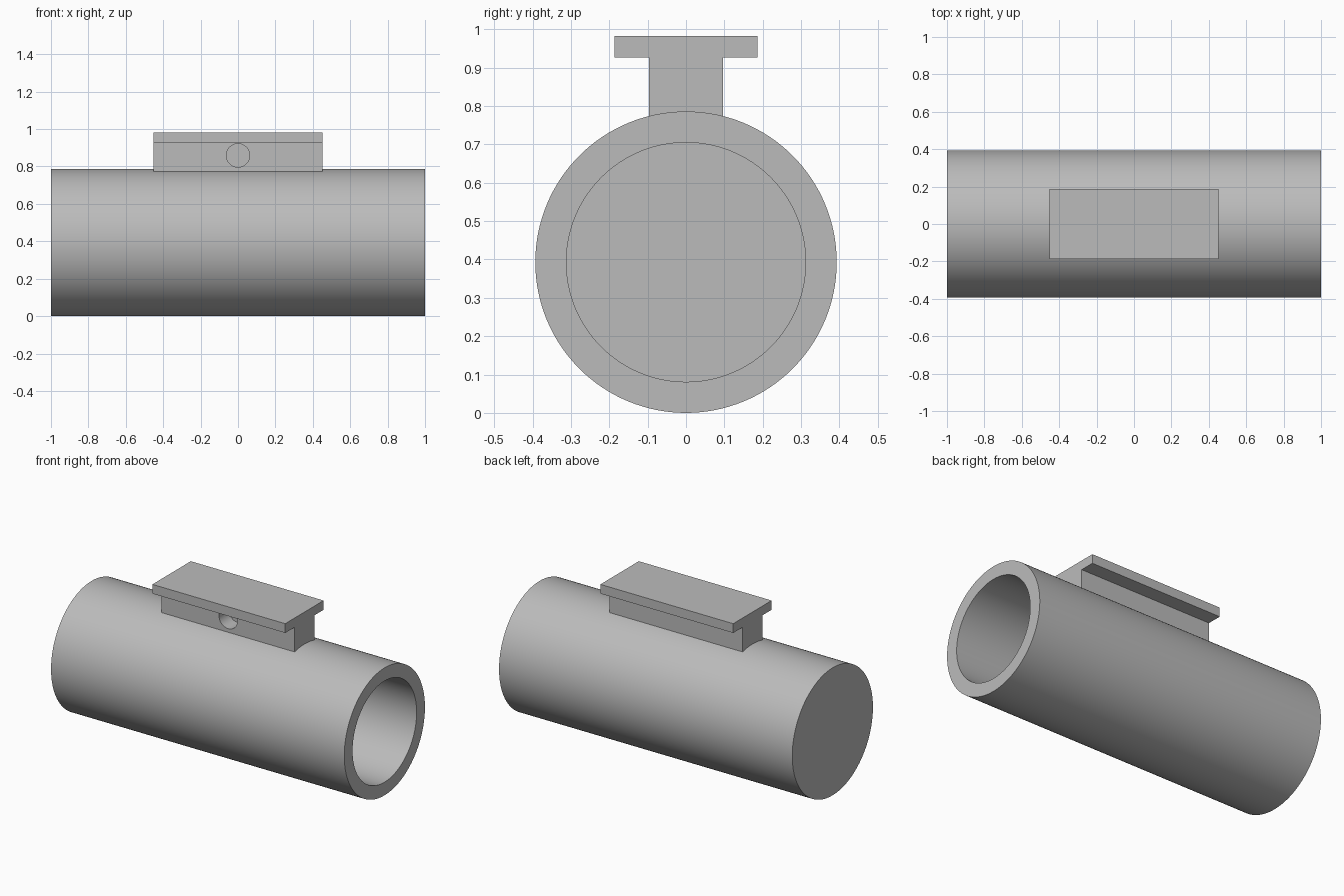
import bpy, bmesh
from math import pi, radians
from mathutils import Matrix, Vector

if "Cube" in bpy.data.objects:
    bpy.data.objects.remove(bpy.data.objects["Cube"])

SEGMENTS = 128
RADIUS, BORE = 0.393, 0.312
WALL = RADIUS - BORE

grey = bpy.data.materials.new("plain grey")
grey.use_nodes = True
grey.diffuse_color = (0.5, 0.5, 0.5, 1)
grey.node_tree.nodes["Principled BSDF"].inputs["Base Color"].default_value = (0.5, 0.5, 0.5, 1)


def make_object(name, bm):
    bmesh.ops.recalc_face_normals(bm, faces=bm.faces)
    mesh = bpy.data.meshes.new(name)
    bm.to_mesh(mesh)
    bm.free()
    mesh.materials.append(grey)
    obj = bpy.data.objects.new(name, mesh)
    bpy.context.collection.objects.link(obj)
    return obj


def select_only(obj):
    bpy.ops.object.select_all(action='DESELECT')
    obj.select_set(True)
    bpy.context.view_layer.objects.active = obj


def smooth(obj):
    select_only(obj)
    bpy.ops.object.shade_smooth_by_angle(angle=radians(30))


# Hollow tube, closed at the -x end and open at the +x end
bm = bmesh.new()
profile = [(-1, RADIUS), (1, RADIUS), (1, BORE), (WALL - 1, BORE)]
rings = []
for x, r in profile:
    ring = bmesh.ops.create_circle(
        bm, segments=SEGMENTS, radius=r,
        matrix=Matrix.Translation((x, 0, RADIUS)) @ Matrix.Rotation(pi / 2, 4, 'Y'))
    rings.append(ring["verts"])
for a, b in zip(rings, rings[1:]):
    for i in range(SEGMENTS):
        j = (i + 1) % SEGMENTS
        bm.faces.new((a[i], a[j], b[j], b[i]))
bm.faces.new(rings[0])
bm.faces.new(rings[-1])
smooth(make_object("tube", bm))

# T-shaped mounting rail, its foot sunk into the tube wall
bm = bmesh.new()
half = [(0.096, 0.74), (0.096, 0.926), (0.187, 0.926), (0.187, 0.983)]
outline = half + [(-y, z) for y, z in reversed(half)]
face = bm.faces.new([bm.verts.new((-0.453, y, z)) for y, z in outline])
new = bmesh.ops.extrude_face_region(bm, geom=[face])["geom"]
bmesh.ops.translate(bm, vec=Vector((0.906, 0, 0)),
                    verts=[v for v in new if isinstance(v, bmesh.types.BMVert)])
rail = make_object("mounting_rail", bm)

# Blind round hole in the front of the rail
bm = bmesh.new()
bmesh.ops.create_cone(
    bm, cap_ends=True, segments=48, radius1=0.0625, radius2=0.0625, depth=0.2,
    matrix=Matrix.Translation((0, -0.1, 0.859)) @ Matrix.Rotation(pi / 2, 4, 'X'))
cutter = make_object("hole_cutter", bm)
cutter.hide_render = True
cut = rail.modifiers.new("hole", 'BOOLEAN')
cut.operation = 'DIFFERENCE'
cut.solver = 'EXACT'
cut.object = cutter
select_only(rail)
bpy.ops.object.modifier_apply(modifier=cut.name)
bpy.data.objects.remove(cutter)
smooth(rail)
